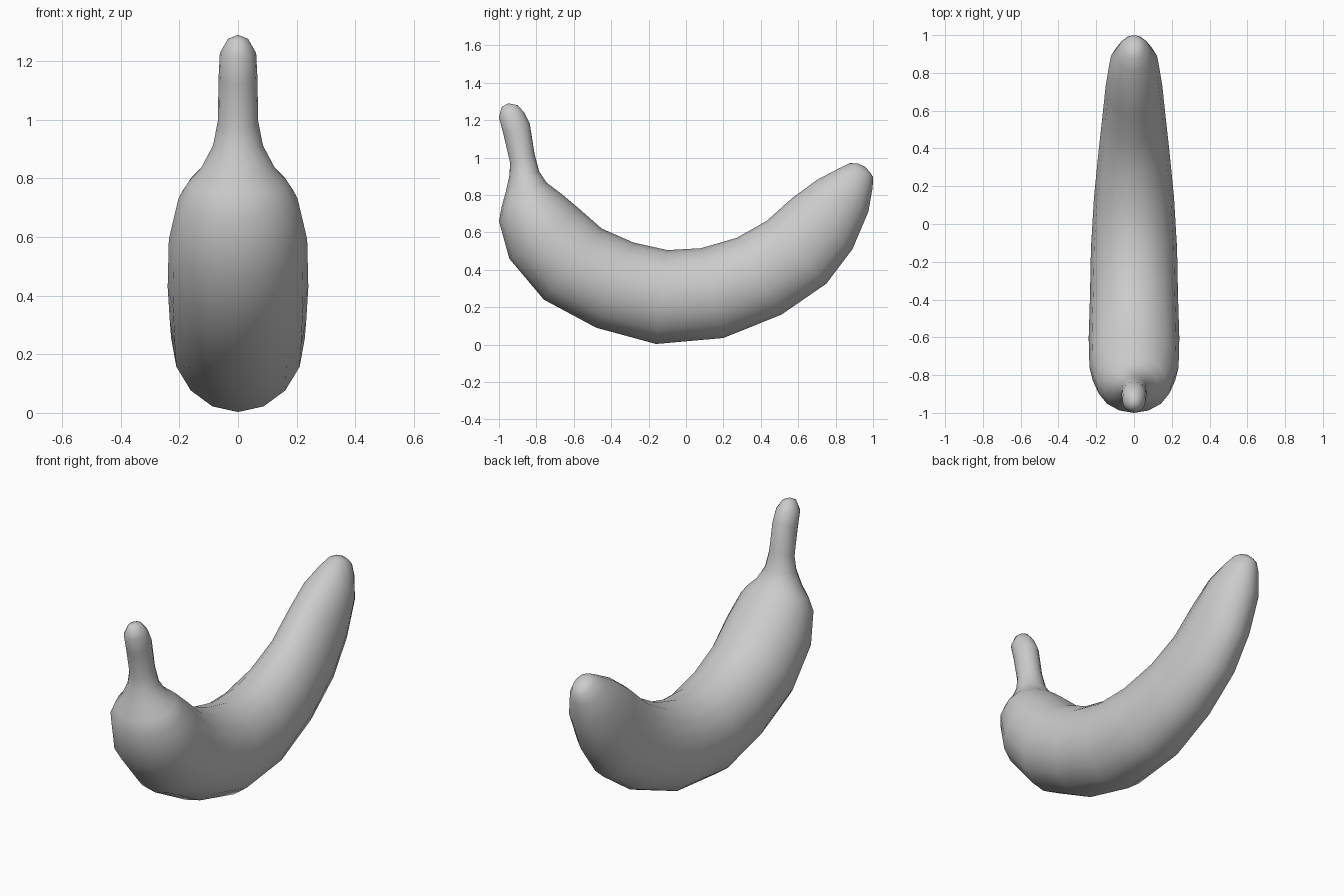
import bpy, bmesh, math
from mathutils import Vector

cube = bpy.data.objects.get("Cube")
if cube:
    bpy.data.objects.remove(cube, do_unlink=True)

SIDES = 16

# Cross-sections from stem to tip: inner y, z, outer y, z, half width
RINGS = [
    (-.90, 1.28, -.985, 1.27, .035),
    (-.865, 1.24, -1.0, 1.215, .062),
    (-.835, 1.18, -.975, 1.12, .066),
    (-.81, 1.02, -.94, .97, .069),
    (-.785, .925, -.945, .90, .085),
    (-.745, .865, -.965, .81, .125),
    (-.705, .835, -.985, .74, .17),
    (-.665, .805, -1.0, .66, .203),
    (-.57, .725, -.945, .46, .236),
    (-.45, .62, -.76, .24, .24),
    (-.28, .545, -.48, .09, .233),
    (-.10, .505, -.16, .003, .228),
    (.08, .515, .20, .035, .212),
    (.27, .57, .51, .16, .187),
    (.43, .66, .75, .325, .165),
    (.57, .785, .89, .51, .15),
    (.70, .88, .975, .71, .132),
    (.81, .938, .998, .84, .09),
    (.875, .97, 1.0, .895, .058),
    (.92, .968, .985, .92, .032),
]

skin = bpy.data.materials.new("grey skin")
skin.use_nodes = True
GREY = (0.6, 0.6, 0.6, 1)
skin.diffuse_color = GREY
skin.node_tree.nodes["Principled BSDF"].inputs["Base Color"].default_value = GREY

# Loft the curved fruit body through the sections
bm = bmesh.new()
loops = []
for iy, iz, oy, oz, width in RINGS:
    inner, outer = Vector((0, iy, iz)), Vector((0, oy, oz))
    centre, radius = (inner + outer) / 2, (outer - inner) / 2
    loop = []
    for i in range(SIDES):
        a = math.tau * i / SIDES
        loop.append(bm.verts.new(centre + radius * math.cos(a) + Vector((width * math.sin(a), 0, 0))))
    loops.append(loop)
for a, b in zip(loops, loops[1:]):
    for i in range(SIDES):
        j = (i + 1) % SIDES
        bm.faces.new((a[i], a[j], b[j], b[i]))

# Rounded ends closed to a point
for loop, tip in ((loops[0], (0, -.95, 1.29)), (loops[-1], (0, .958, .95))):
    pole = bm.verts.new(tip)
    for i in range(SIDES):
        bm.faces.new((loop[i], loop[(i + 1) % SIDES], pole))
bmesh.ops.recalc_face_normals(bm, faces=bm.faces)
for face in bm.faces:
    face.smooth = True

mesh = bpy.data.meshes.new("fruit")
bm.to_mesh(mesh)
bm.free()
mesh.materials.append(skin)
fruit = bpy.data.objects.new("fruit", mesh)
bpy.context.collection.objects.link(fruit)
